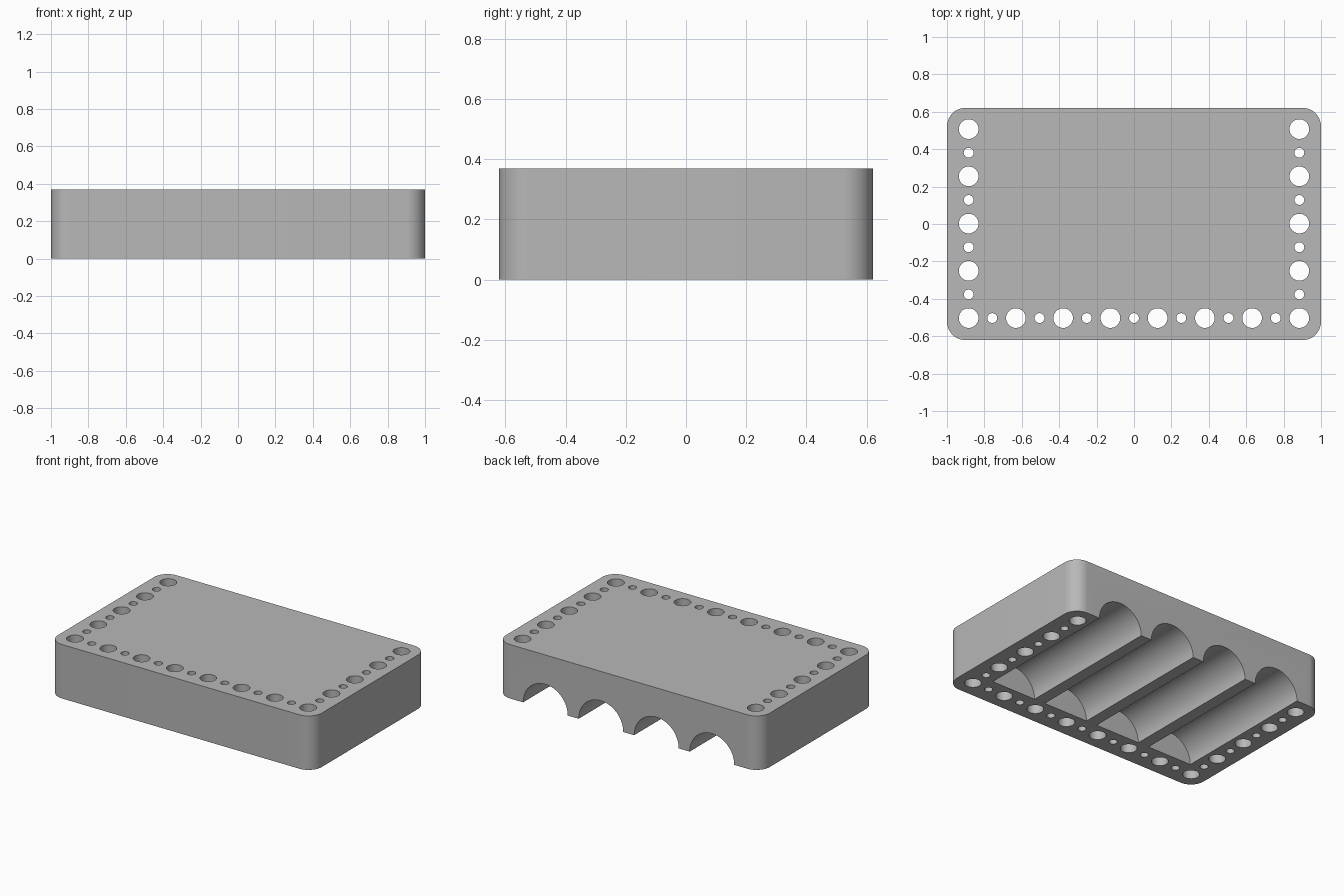
import bpy, bmesh, math
from mathutils import Matrix, Vector

cube = bpy.data.objects.get("Cube")
if cube:
    bpy.data.objects.remove(cube, do_unlink=True)

WIDTH, DEPTH, HEIGHT, CORNER = 2.0, 1.242, 0.37, 0.1
PITCH = 0.2526                     # spacing of the large holes
HOLE_X, HOLE_Y = 3.5 * PITCH, -0.503
BIG, SMALL = 0.0526, 0.0263
GROOVE_R, GROOVE_PITCH, GROOVE_END = 0.169, 0.421, -0.41

grey = bpy.data.materials.new("plain grey")
grey.use_nodes = True
colour = (0.48, 0.48, 0.48, 1)
grey.diffuse_color = colour
grey.node_tree.nodes["Principled BSDF"].inputs["Base Color"].default_value = colour


def make_object(name, bm):
    bmesh.ops.recalc_face_normals(bm, faces=bm.faces)
    mesh = bpy.data.meshes.new(name)
    bm.to_mesh(mesh)
    bm.free()
    mesh.materials.append(grey)
    obj = bpy.data.objects.new(name, mesh)
    bpy.context.collection.objects.link(obj)
    return obj


def add_cylinder(bm, radius, length, matrix, segments):
    bmesh.ops.create_cone(bm, cap_ends=True, segments=segments, radius1=radius,
                          radius2=radius, depth=length, matrix=matrix)


# Block with rounded upright corners
bm = bmesh.new()
bmesh.ops.create_cube(bm, size=1, matrix=Matrix.Translation((0, 0, HEIGHT / 2))
                      @ Matrix.Diagonal((WIDTH, DEPTH, HEIGHT, 1)))
upright = [e for e in bm.edges if abs(e.verts[0].co.z - e.verts[1].co.z) > 0.1]
bmesh.ops.bevel(bm, geom=upright, offset=CORNER, segments=12, profile=0.5,
                affect='EDGES')
block = make_object("grooved_block", bm)

# Through holes: alternating large and small along the front and both sides
holes = [(HOLE_X - i * PITCH / 2, HOLE_Y, i) for i in range(15)]
for i in range(1, 9):
    holes += [(side * HOLE_X, HOLE_Y + i * PITCH / 2, i) for side in (-1, 1)]
bm = bmesh.new()
for x, y, i in holes:
    add_cylinder(bm, SMALL if i % 2 else BIG, HEIGHT * 2,
                 Matrix.Translation((x, y, HEIGHT / 2)), 32)

# Half-round grooves in the underside, open at the back
length = DEPTH / 2 + 0.1 - GROOVE_END
for i in range(4):
    centre = Vector(((i - 1.5) * GROOVE_PITCH, GROOVE_END + length / 2, 0))
    add_cylinder(bm, GROOVE_R, length, Matrix.Translation(centre)
                 @ Matrix.Rotation(math.pi / 2, 4, 'X'), 64)
cutter = make_object("hole_cutter", bm)
cutter.hide_render = True

# Cut the block, then discard the cutter
bpy.ops.object.select_all(action='DESELECT')
bpy.context.view_layer.objects.active = block
block.select_set(True)
cut = block.modifiers.new("cut", 'BOOLEAN')
cut.operation = 'DIFFERENCE'
cut.solver = 'EXACT'
cut.object = cutter
bpy.ops.object.modifier_apply(modifier=cut.name)
bpy.data.objects.remove(cutter, do_unlink=True)
bpy.ops.object.shade_smooth_by_angle(angle=math.radians(30))
